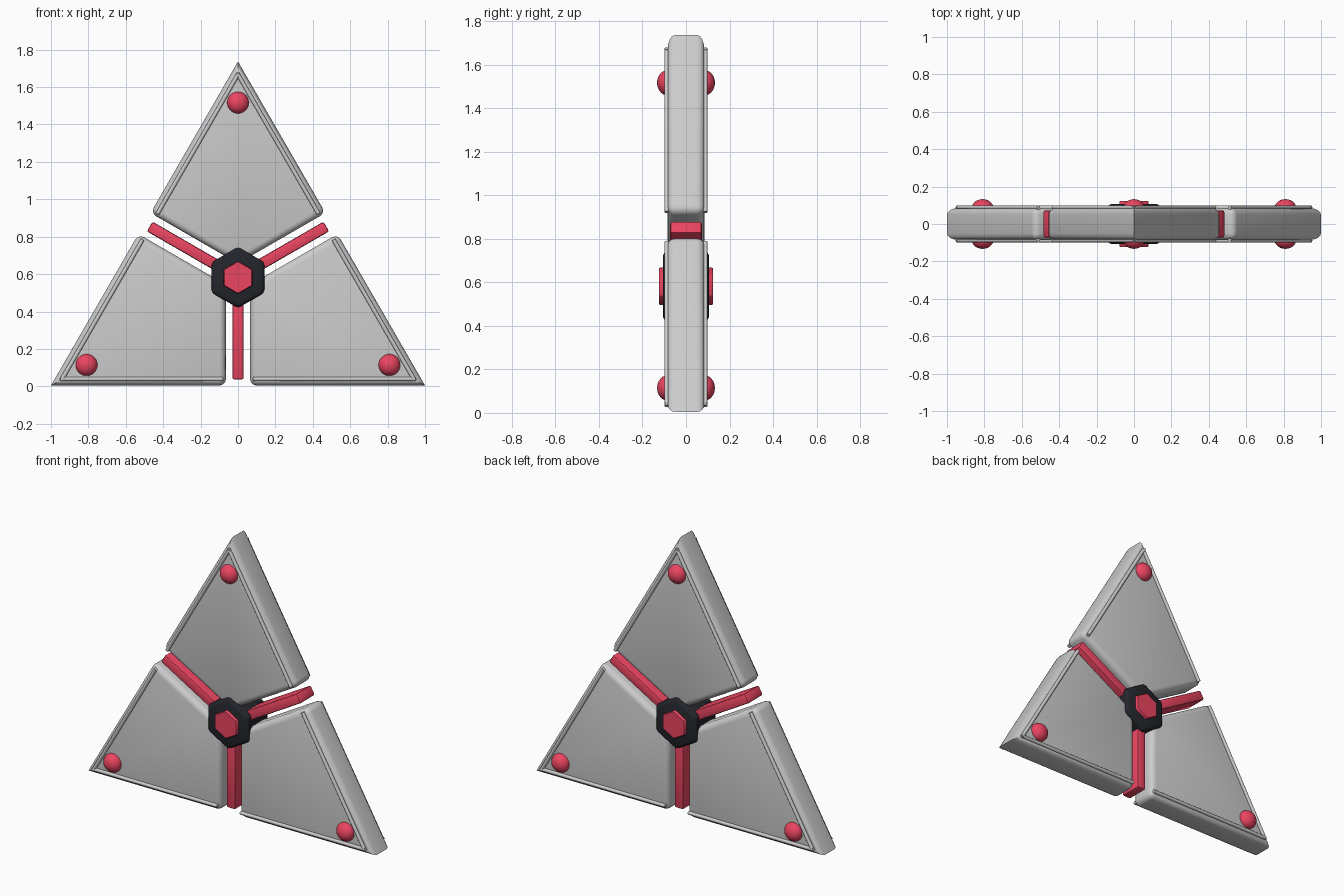
import bpy, bmesh, math
from mathutils import Vector, Matrix

if "Cube" in bpy.data.objects:
    bpy.data.objects.remove(bpy.data.objects["Cube"])

C = 0.582                      # height of the hub centre
R = 1.1547                     # centre to outer tip
GAP = 0.065                    # half the gap between panels
C30, S30 = math.cos(math.pi / 6), 0.5


def material(name, color):
    m = bpy.data.materials.new(name)
    m.diffuse_color = color
    m.use_nodes = True
    m.node_tree.nodes["Principled BSDF"].inputs["Base Color"].default_value = m.diffuse_color
    return m


RED = material("red", (0.83, 0.06, 0.12, 1))
DARK = material("dark", (0.018, 0.019, 0.025, 1))


def finish(bm, name, mat=None, turn=0.0):
    bmesh.ops.recalc_face_normals(bm, faces=bm.faces)
    me = bpy.data.meshes.new(name)
    bm.to_mesh(me)
    bm.free()
    ob = bpy.data.objects.new(name, me)
    bpy.context.collection.objects.link(ob)
    ob.location = (0, 0, C)
    ob.rotation_euler = (0, turn, 0)
    if mat:
        me.materials.append(mat)
    bpy.context.view_layer.objects.active = ob
    bpy.ops.object.select_all(action='DESELECT')
    ob.select_set(True)
    bpy.ops.object.shade_smooth_by_angle(angle=math.radians(35))
    return ob


def prism(points, half):
    """Outline in x/z extruded through y."""
    bm = bmesh.new()
    face = bm.faces.new([bm.verts.new((x, -half, z)) for x, z in points])
    new = bmesh.ops.extrude_face_region(bm, geom=[face])["geom"]
    bmesh.ops.translate(bm, vec=(0, 2 * half, 0),
                        verts=[v for v in new if isinstance(v, bmesh.types.BMVert)])
    return bm


def bevel(bm, edges, width, segments):
    bmesh.ops.bevel(bm, geom=list(edges), offset=width, segments=segments,
                    profile=0.5, affect='EDGES', clamp_overlap=True)


def along_edge(inset, back):
    """Point near the outer edge's middle, moved inward and toward the tip."""
    return (C30 * (0.57735 - inset) - S30 * back, S30 * (0.57735 - inset) + C30 * back)


def hexagon(r):
    return [(r * math.sin(i * math.pi / 3), r * math.cos(i * math.pi / 3)) for i in range(6)]


for i, side in enumerate(("top", "right", "left")):
    turn = i * 2 * math.pi / 3

    # Kite panel: rounded everywhere but the sharp outer tip
    x, z = along_edge(0, GAP)
    bm = prism([(0, R), (x, z), (0, GAP / C30), (-x, z)], 0.085)
    bevel(bm, [e for e in bm.edges if not all(v.co.z > R - 0.01 for v in e.verts)], 0.035, 4)
    finish(bm, side + "_panel", None, turn)

    # Thin rails along both outer edges, front and back
    bm = bmesh.new()
    ex, ez = along_edge(0.034, 0.08)
    for y in (-0.088, 0.088):
        for s in (-1, 1):
            a, b = Vector((-s * 0.004, y, R - 0.062)), Vector((s * ex, y, ez))
            rot = (b - a).to_track_quat('Z', 'Y').to_matrix().to_4x4()
            bmesh.ops.create_cone(bm, cap_ends=True, segments=12, radius1=0.011, radius2=0.011,
                                  depth=(b - a).length,
                                  matrix=Matrix.Translation((a + b) / 2) @ rot)
    finish(bm, side + "_rails", None, turn)

    # Domed studs near the tip
    bm = bmesh.new()
    for y in (-0.085, 0.085):
        bmesh.ops.create_uvsphere(bm, u_segments=24, v_segments=14, radius=1,
                                  matrix=Matrix.Translation((0, y, 0.935))
                                  @ Matrix.Diagonal((0.058, 0.048, 0.058, 1)))
    finish(bm, side + "_studs", RED, turn)

    # Spoke in the gap
    bm = prism([(-0.03, -0.02), (0.03, -0.02), (0.03, -0.545), (-0.03, -0.545)], 0.073)
    bevel(bm, bm.edges, 0.01, 2)
    finish(bm, side + "_spoke", RED, turn)

# Hexagonal hub with a smaller cap showing on both faces
bm = prism(hexagon(0.163), 0.106)
bevel(bm, bm.edges, 0.02, 3)
finish(bm, "hub", DARK)
bm = prism(hexagon(0.088), 0.123)
bevel(bm, bm.edges, 0.004, 1)
finish(bm, "hub_cap", RED)
